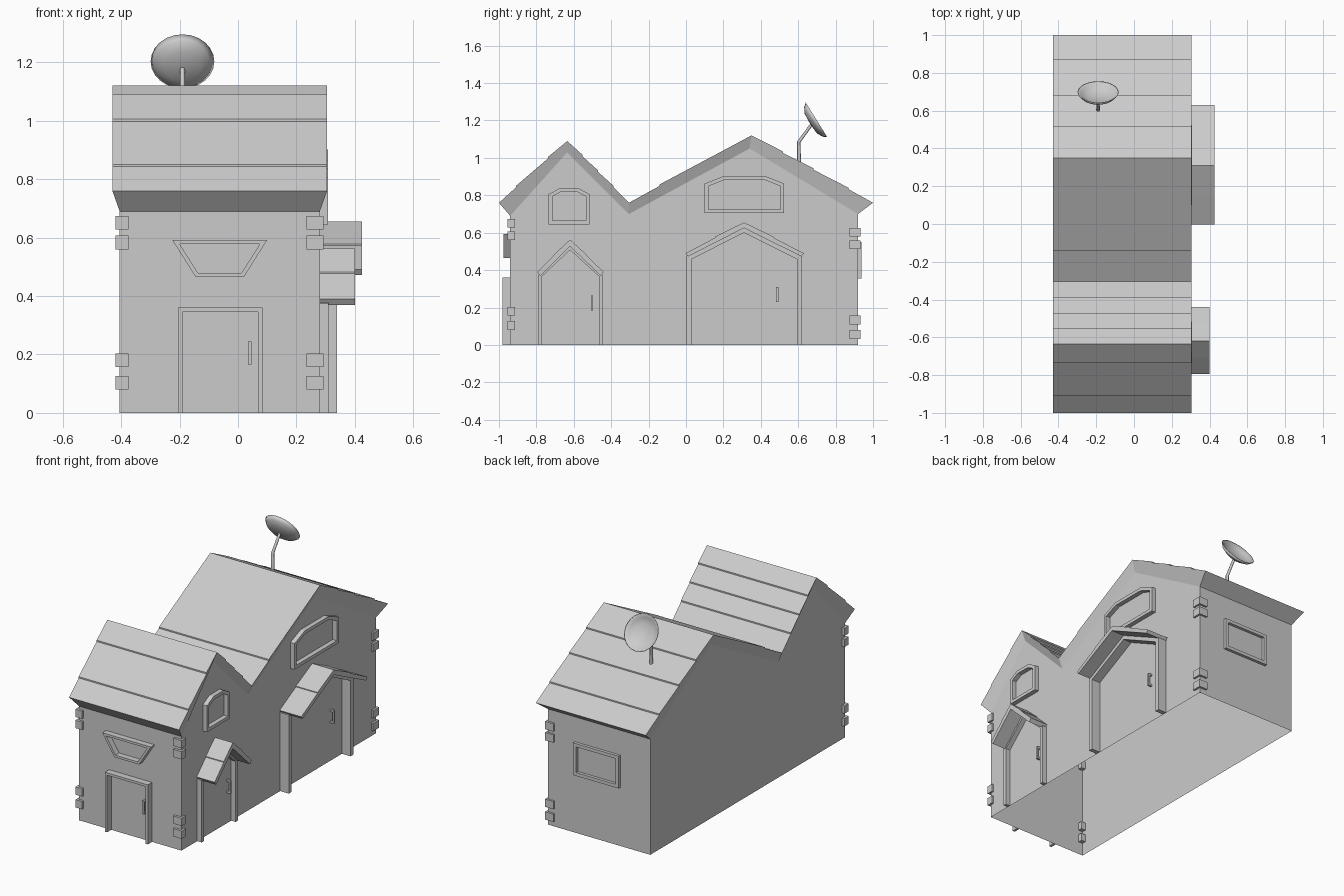
import bpy, bmesh
from math import cos, sin, pi
from mathutils import Vector

if "Cube" in bpy.data.objects:
    bpy.data.objects.remove(bpy.data.objects["Cube"])

X0, X1, Y0, Y1 = -0.405, 0.28, -0.94, 0.92   # wall planes
LIP = 0.025                                  # roof overhang at the gables


def finish(name, bm):
    bmesh.ops.remove_doubles(bm, verts=bm.verts, dist=1e-5)
    bmesh.ops.recalc_face_normals(bm, faces=bm.faces)
    me = bpy.data.meshes.new(name)
    bm.to_mesh(me)
    bm.free()
    ob = bpy.data.objects.new(name, me)
    bpy.context.collection.objects.link(ob)
    return ob


def face(bm, pts):
    return bm.faces.new([bm.verts.new(p) for p in pts])


def box(bm, a, b):
    g = bmesh.ops.create_cube(bm, size=1)
    for v in g["verts"]:
        v.co = [a[i] + (b[i] - a[i]) * (v.co[i] + 0.5) for i in range(3)]


# map wall coordinates (u across, v up, d outward) to space
WALL = {"right": lambda u, v, d: (X1 + d, u, v),
        "front": lambda u, v, d: (u, Y0 - d, v),
        "back": lambda u, v, d: (u, Y1 + d, v)}


def inset(pts, w, closed):
    """Offset a clockwise path inward with mitred corners."""
    P = [Vector(p) for p in pts]
    n, out = len(P), []
    for i in range(n):
        ns = []
        for a, b in ((i - 1, i), (i, i + 1)):
            if closed or (a >= 0 and b < n):
                t = (P[b % n] - P[a % n]).normalized()
                ns.append(Vector((t.y, -t.x)))
        m = sum(ns, Vector((0, 0))).normalized()
        out.append(P[i] + m * (w / m.dot(ns[0])))
    return out


def frame(name, wall, pts, w, depth, closed=True):
    """Raised border around a window or door."""
    f, inner, n = WALL[wall], inset(pts, w, closed), len(pts)
    bm = bmesh.new()
    for i in range(n if closed else n - 1):
        j = (i + 1) % n
        ring = [(pts[i], 0), (pts[i], depth), (inner[i], depth), (inner[i], 0)]
        ring2 = [(pts[j], 0), (pts[j], depth), (inner[j], depth), (inner[j], 0)]
        for k in range(3):
            q = [ring[k], ring[k + 1], ring2[k + 1], ring2[k]]
            face(bm, [f(p[0], p[1], d) for p, d in q])
    if not closed:
        for i in (0, n - 1):
            face(bm, [f(p[0], p[1], d) for p, d in
                      ((pts[i], 0), (pts[i], depth), (inner[i], depth), (inner[i], 0))])
    finish(name, bm)


def handle(name, wall, u, v0, v1):
    f, bm = WALL[wall], bmesh.new()
    box(bm, f(u - .006, v0, .015), f(u + .006, v1, .025))
    for v in (v0, v1 - .012):
        box(bm, f(u - .006, v, 0), f(u + .006, v + .012, .02))
    finish(name, bm)


def slope(a, b, steps, h=0.008):
    """Overlapping roof courses from eave a up to ridge b."""
    a, b = Vector(a), Vector(b)
    pts = [a]
    for t in steps:
        p = a.lerp(b, t)
        pts += [p, p + Vector((0, h))]
    return pts + [b]


# walls, open underneath
low = [(Y0, .69), (-.635, 1.03), (-.305, .70), (.34, 1.05), (Y1, .70)]
bm = bmesh.new()
for x in (X0, X1):
    face(bm, [(x, Y0, 0)] + [(x, y, z) for y, z in low] + [(x, Y1, 0)])
for y, z in (low[0], low[-1]):
    face(bm, [(X0, y, 0), (X1, y, 0), (X1, y, z), (X0, y, z)])
finish("walls", bm)

# double gable roof with bevelled edges
top = [(-1, .76), (-.635, 1.09), (-.305, .76), (.35, 1.12), (1, .76)]
courses = [(.25, .72), (.25, .5, .75), (.25,), (.2, .49, .74)]
bm = bmesh.new()
xa, xb = X0 - LIP, X1 + LIP
for i, ts in enumerate(courses):
    a, b = top[i], top[i + 1]
    pts = slope(a, b, ts) if i % 2 == 0 else slope(b, a, ts)[::-1]
    for p, q in zip(pts, pts[1:]):
        face(bm, [(xa, *p), (xb, *p), (xb, *q), (xa, *q)])
    for xo, xi in ((xa, X0), (xb, X1)):
        face(bm, [(xo, *p) for p in pts] + [(xi, *low[i + 1]), (xi, *low[i])])
for i in (0, -1):
    face(bm, [(xa, *top[i]), (xb, *top[i]), (X1, *low[i]), (X0, *low[i])])
finish("roof", bm)


# porch roofs over the side doors
def porch(name, left, apex, right, x, t):
    up = slope(left, apex, (.5,), .005) + slope(right, apex, (.5,), .005)[-2::-1]
    dn = [(right[0] - t * .5, right[1] - t * .7), (apex[0], apex[1] - t * 1.2),
          (left[0] + t * .5, left[1] - t * .7)]
    sec = [tuple(p) for p in up] + dn
    bm = bmesh.new()
    f = face(bm, [(X1, *p) for p in sec])
    g = bmesh.ops.extrude_face_region(bm, geom=[f])
    for v in g["geom"]:
        if isinstance(v, bmesh.types.BMVert):
            v.co.x = x
    finish(name, bm)


porch("small_porch_roof", (-.795, .39), (-.62, .563), (-.44, .39), .40, .03)
porch("large_porch_roof", (-.002, .49), (.31, .655), (.63, .49), .425, .025)

# door frames and handles
frame("small_side_door_frame", "right",
      [(-.79, 0), (-.79, .375), (-.62, .535), (-.445, .375), (-.445, 0)], .02, .03, False)
frame("large_side_door_frame", "right",
      [(.003, 0), (.003, .475), (.31, .63), (.62, .475), (.62, 0)], .027, .058, False)
frame("front_door_frame", "front",
      [(-.205, 0), (-.205, .36), (.083, .36), (.083, 0)], .015, .04, False)
handle("small_side_door_handle", "right", -.503, .185, .265)
handle("large_side_door_handle", "right", .488, .23, .31)
handle("front_door_handle", "front", .04, .165, .245)

# window frames
frame("small_side_window", "right",
      [(-.735, .645), (-.735, .805), (-.675, .838), (-.575, .838), (-.515, .805), (-.515, .645)],
      .02, .028)
frame("large_side_window", "right",
      [(.1, .705), (.1, .862), (.2, .902), (.425, .902), (.525, .862), (.525, .705)], .02, .028)
frame("front_window", "front",
      [(-.145, .465), (-.225, .592), (.10, .592), (.02, .465)], .014, .036)
frame("back_window", "back", [(-.205, .355), (-.205, .55), (.10, .55), (.10, .355)], .02, .018)

# corner stones on three corners
bm = bmesh.new()
for x0, x1, y0, y1, dz in ((-.42, -.375, -.955, -.915, 0), (.235, .292, -.955, -.915, 0),
                           (.235, .292, .875, .932, -.048)):
    for z in (.08, .157, .56, .627):
        box(bm, (x0, y0, z + dz), (x1, y1, z + .047 + dz))
finish("corner_stones", bm)

# satellite dish: thin bowl spun about its axis, facing up and back
bm = bmesh.new()
prof = [(0, -.04), (.06, -.037), (.093, -.02), (.109, 0), (.104, 0), (.088, -.014),
        (.056, -.03), (0, -.033)]
N = 24
for i in range(N):
    a, b = 2 * pi * i / N, 2 * pi * (i + 1) / N
    for (r, z), (s, w) in zip(prof, prof[1:]):
        q = [(r * cos(a), r * sin(a), z), (s * cos(a), s * sin(a), w),
             (s * cos(b), s * sin(b), w), (r * cos(b), r * sin(b), z)]
        if r == 0:
            q.pop()
        elif s == 0:
            q.pop(2)
        face(bm, q)
dish = finish("dish", bm)
dish.location = (-.19, .698, 1.203)
dish.rotation_euler = Vector((0, .185, .115)).to_track_quat("Z", "Y").to_euler()
for p in dish.data.polygons:
    p.use_smooth = True

# bent dish pole
cu = bpy.data.curves.new("dish_pole", "CURVE")
cu.dimensions = "3D"
cu.bevel_depth, cu.bevel_resolution, cu.use_fill_caps = .01, 2, True
sp = cu.splines.new("POLY")
sp.points.add(2)
for p, (y, z, r) in zip(sp.points, ((.605, .95, 1.1), (.603, 1.085, .9), (.672, 1.18, .8))):
    p.co, p.radius = (-.19, y, z, 1), r
bpy.context.collection.objects.link(bpy.data.objects.new("dish_pole", cu))
